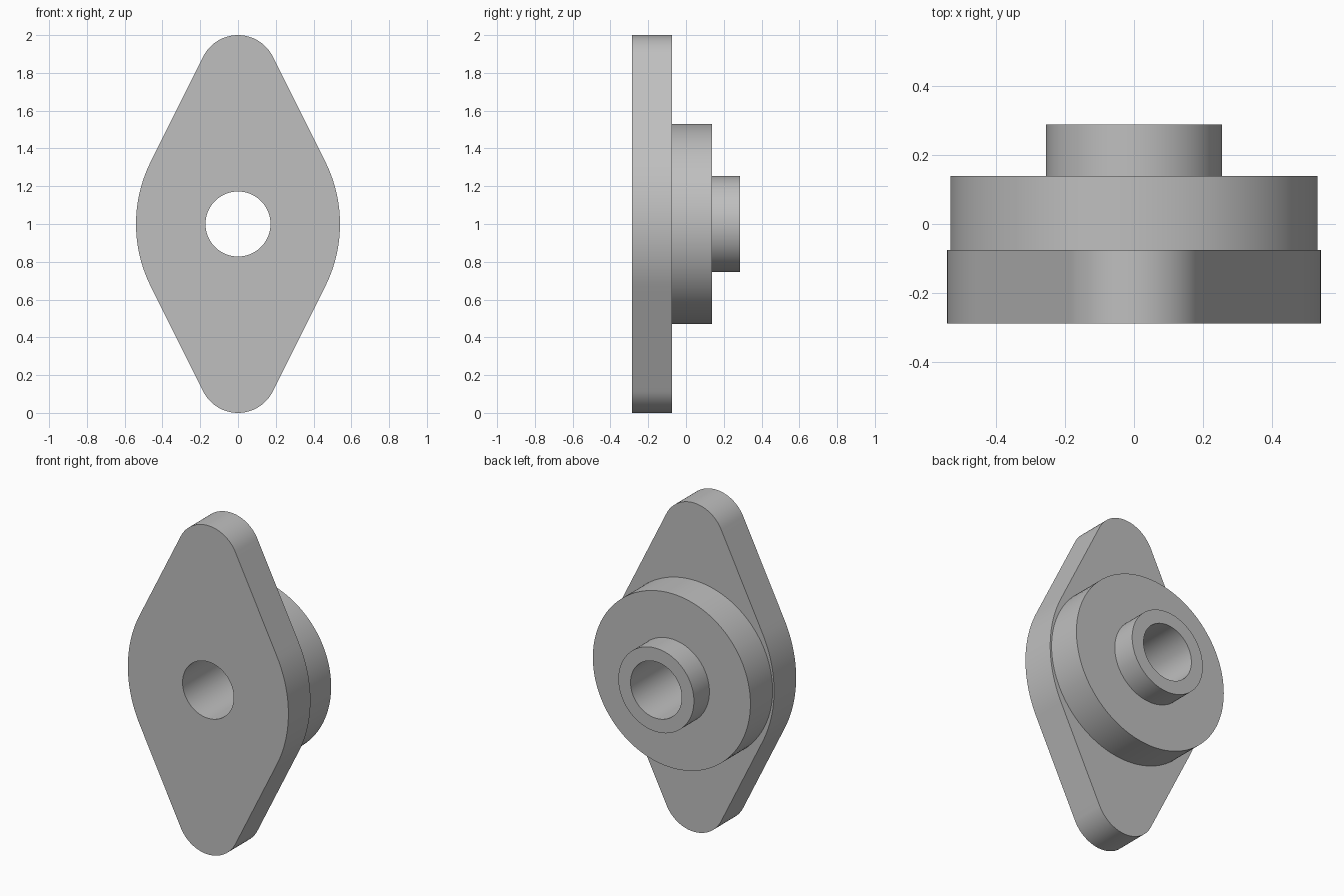
import bpy
import bmesh
from math import atan, atan2, cos, sin, pi
from mathutils import Vector

cube = bpy.data.objects.get("Cube")
if cube:
    bpy.data.objects.remove(cube, do_unlink=True)

# Main dimensions
HALF_WIDTH, HALF_HEIGHT = 0.54, 1.0
TIP_R, SIDE_R = 0.206, 0.737
BORE_R, BOSS_R, HUB_R = 0.172, 0.53, 0.254
FRONT, PLATE_BACK, BOSS_BACK, HUB_BACK = -0.287, -0.075, 0.138, 0.287
TANGENT = atan(0.5)


def arc(centre, radius, start, end, steps):
    angles = [start + (end - start) * i / steps for i in range(steps + 1)]
    return [Vector(centre) + radius * Vector((cos(a), sin(a))) for a in angles]


# Diamond plate outline: one quarter, then mirrored twice
side = arc((HALF_WIDTH - SIDE_R, 0), SIDE_R, 0, TANGENT, 14)
tip = arc((0, HALF_HEIGHT - TIP_R), TIP_R, TANGENT, pi / 2, 16)
straight = [side[-1].lerp(tip[0], i / 16) for i in range(1, 16)]
quarter = side + straight + tip
half = quarter + [Vector((-p.x, p.y)) for p in reversed(quarter[:-1])]
outline = half + [Vector((p.x, -p.y)) for p in reversed(half[1:-1])]


def circle(radius):
    angles = [atan2(p.y, p.x) for p in outline]
    return [radius * Vector((cos(a), sin(a))) for a in angles]


# Closed loft: front face, plate rim, boss, hub and through bore
bore, boss, hub = circle(BORE_R), circle(BOSS_R), circle(HUB_R)
sections = [
    (bore, FRONT), (outline, FRONT),
    (outline, PLATE_BACK), (boss, PLATE_BACK),
    (boss, BOSS_BACK), (hub, BOSS_BACK),
    (hub, HUB_BACK), (bore, HUB_BACK),
]
bm = bmesh.new()
rings = [[bm.verts.new((p.x, y, p.y + HALF_HEIGHT)) for p in ring]
         for ring, y in sections]
count = len(outline)
for k, ring in enumerate(rings):
    following = rings[(k + 1) % len(rings)]
    for i in range(count):
        j = (i + 1) % count
        bm.faces.new((ring[i], ring[j], following[j], following[i]))
bmesh.ops.recalc_face_normals(bm, faces=bm.faces)
mesh = bpy.data.meshes.new("flange_with_hub")
bm.to_mesh(mesh)
bm.free()

# Single grey material
grey = bpy.data.materials.new("grey metal")
grey.use_nodes = True
colour = (0.52, 0.52, 0.52, 1)
grey.diffuse_color = colour
grey.node_tree.nodes["Principled BSDF"].inputs["Base Color"].default_value = colour
mesh.materials.append(grey)

flange = bpy.data.objects.new("flange_with_hub", mesh)
bpy.context.collection.objects.link(flange)
bpy.ops.object.select_all(action='DESELECT')
flange.select_set(True)
bpy.context.view_layer.objects.active = flange
bpy.ops.object.shade_smooth_by_angle(angle=pi / 6)
